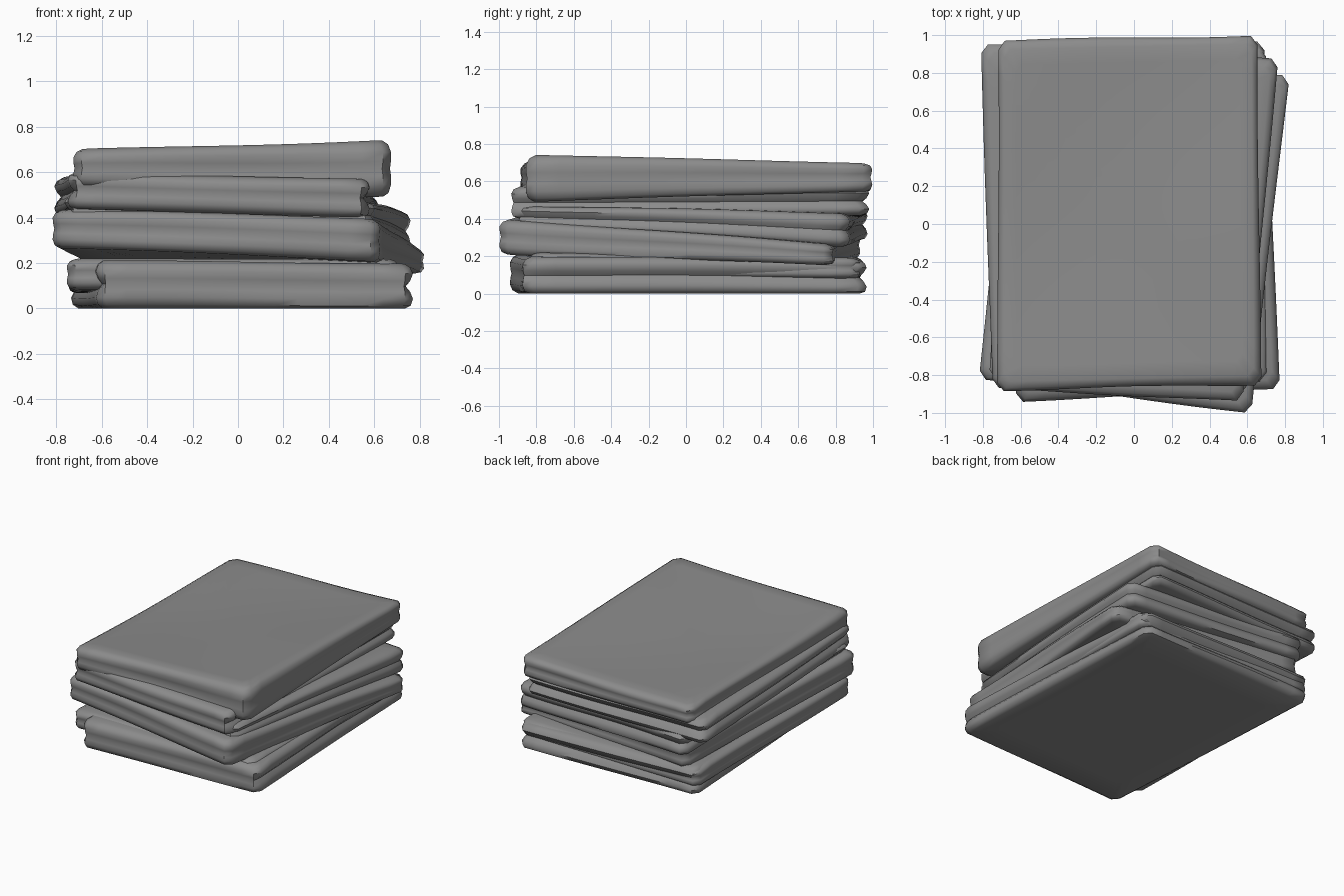
import bpy, bmesh, math
from mathutils import Vector

if "Cube" in bpy.data.objects:
    bpy.data.objects.remove(bpy.data.objects["Cube"])

# One grey cloth colour
cloth = bpy.data.materials.new("grey_cloth")
cloth.use_nodes = True
GREY = (0.26, 0.26, 0.26, 1)
cloth.diffuse_color = GREY
bsdf = cloth.node_tree.nodes["Principled BSDF"]
bsdf.inputs["Base Color"].default_value = GREY
bsdf.inputs["Roughness"].default_value = 0.9

STEPS = 14


def outline():
    """Walk round a unit square with small clipped corners: front, right, back, left."""
    side = [(-0.95 + 1.9 * i / STEPS, -1.0) for i in range(STEPS + 1)]
    pts = []
    for turn in range(4):
        for x, y in side:
            for _ in range(turn):
                x, y = -y, x
            pts.append((x, y))
    return pts


def blend(values, u, v):
    """Bilinear mix of corner values: front left, front right, back right, back left."""
    a, b = (1 + u) / 2, (1 + v) / 2
    front = values[0] * (1 - a) + values[1] * a
    back = values[3] * (1 - a) + values[2] * a
    return front * (1 - b) + back * b


def folded_cloth(name, corners, low, high, notch=0.0, sag=0.0, wave=0.012, phase=0.0, flat=False):
    """Loft a soft folded slab; the notch splits its left, right and back edges into two folds."""
    corners = [Vector(c) for c in corners]
    # inset and height of each ring, bottom to top
    profile = [(0.6, 0), (0.25, 0), (0.045, 0.0), (0.012, 0.07), (0, 0.22), (0.004, 0.38),
               (0.01, 0.5), (0.004, 0.62), (0, 0.78), (0.015, 0.92), (0.05, 1),
               (0.14, 1), (0.28, 1), (0.45, 1), (0.62, 1), (0.8, 1)]
    bm = bmesh.new()
    rings = []
    for inset, h in profile:
        ring = []
        for u, v in outline():
            pinch = notch * max(0, 1 - abs(h - 0.5) * 5) if v > -0.98 else 0
            rim = 1 - inset - pinch
            edge = max(0, 1 - inset * 4) * math.sin(math.pi * h)
            rim += edge * wave * math.sin(3.1 * u + 2.3 * v + phase)
            uu, vv = u * rim, v * rim
            p = blend(corners, uu, vv)
            z = blend(low, uu, vv) * (1 - h) + blend(high, uu, vv) * h
            if not (flat and h < 0.05):
                z += wave * 0.6 * math.sin(2.4 * uu + phase) * math.cos(2.9 * vv + phase)
            z -= sag * h * (1 - uu * uu) * (1 - vv * vv)
            ring.append(bm.verts.new((p.x, p.y, max(z, 0))))
        rings.append(ring)
    count = len(rings[0])
    for lower, upper in zip(rings, rings[1:]):
        for i in range(count):
            j = (i + 1) % count
            bm.faces.new((lower[i], lower[j], upper[j], upper[i]))
    bm.faces.new(list(reversed(rings[0])))
    bm.faces.new(rings[-1])
    mesh = bpy.data.meshes.new(name)
    bm.to_mesh(mesh)
    bm.free()
    mesh.materials.append(cloth)
    obj = bpy.data.objects.new(name, mesh)
    bpy.context.collection.objects.link(obj)
    bpy.ops.object.select_all(action="DESELECT")
    obj.select_set(True)
    bpy.context.view_layer.objects.active = obj
    bpy.ops.object.shade_smooth_by_angle(angle=math.radians(50))


# Stack from the bottom up, each piece turned a little
folded_cloth("bottom_cloth",
             [(-0.62, -0.94), (0.77, -0.87), (0.69, 0.97), (-0.74, 0.94)],
             [0, 0, 0, 0], [0.21, 0.20, 0.18, 0.2], notch=0.035, wave=0.006, flat=True)
folded_cloth("bottom_cloth_side_fold",
             [(-0.75, -0.85), (0.70, -0.83), (0.70, 0.93), (-0.74, 0.93)],
             [0.08, 0.1, 0.08, 0.06], [0.22, 0.22, 0.19, 0.19], wave=0.008, phase=1)
folded_cloth("second_cloth",
             [(-0.82, -0.82), (0.62, -1.0), (0.82, 0.78), (-0.65, 0.93)],
             [0.27, 0.21, 0.15, 0.18], [0.44, 0.40, 0.26, 0.34], wave=0.008, phase=2)
folded_cloth("third_cloth",
             [(-0.77, -0.82), (0.60, -0.9), (0.76, 0.87), (-0.66, 0.97)],
             [0.38, 0.36, 0.25, 0.28], [0.49, 0.47, 0.43, 0.45], notch=0.02, wave=0.008, phase=3)
folded_cloth("fourth_cloth",
             [(-0.75, -0.87), (0.58, -0.94), (0.62, 0.98), (-0.81, 0.95)],
             [0.44, 0.40, 0.42, 0.40], [0.60, 0.57, 0.57, 0.57], notch=0.03, wave=0.006, phase=4)
folded_cloth("top_cloth",
             [(-0.72, -0.88), (0.67, -0.85), (0.655, 1.0), (-0.72, 0.97)],
             [0.53, 0.49, 0.55, 0.53], [0.70, 0.745, 0.70, 0.66], sag=0.02, wave=0.01, phase=0.5)
